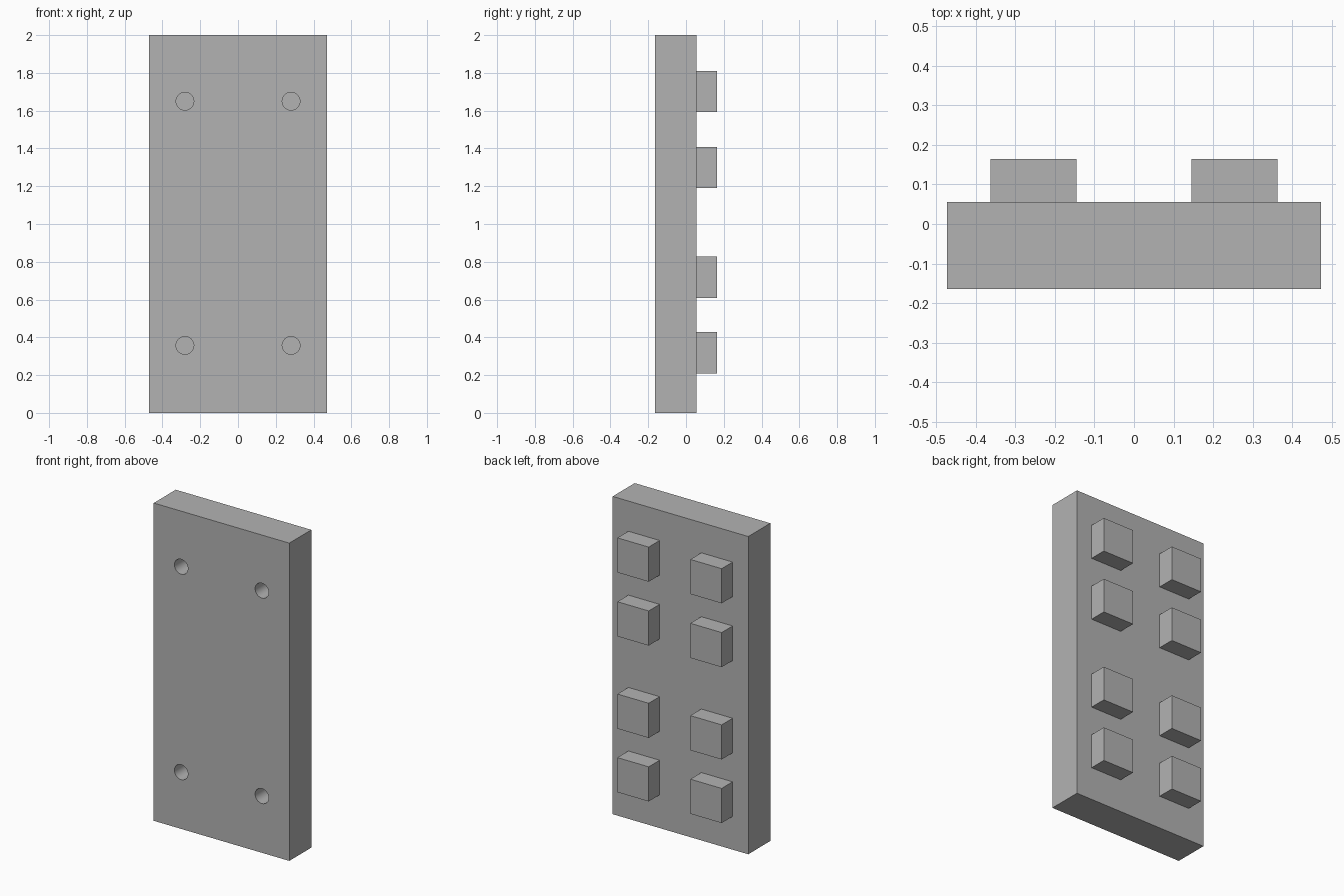
import bpy
import math

cube = bpy.data.objects.get("Cube")
if cube:
    bpy.data.objects.remove(cube, do_unlink=True)

WIDTH, HEIGHT = 0.944, 2.0
FRONT, SEAM, BACK = -0.164, 0.055, 0.164
PEG_SIZE, PEG_X = 0.218, 0.254
PEG_ROWS = (0.318, 0.718, 1.299, 1.701)
HOLE_X, HOLE_RADIUS = 0.281, 0.047
HOLE_ROWS = (0.357, 1.65)

grey = bpy.data.materials.new("plain_grey")
grey.use_nodes = True
color = (0.45, 0.45, 0.45, 1)
grey.diffuse_color = color
grey.node_tree.nodes["Principled BSDF"].inputs["Base Color"].default_value = color


def box(name, x, z, width, height, y0, y1):
    bpy.ops.mesh.primitive_cube_add(size=1, location=(x, (y0 + y1) / 2, z))
    obj = bpy.context.object
    obj.name = name
    obj.scale = (width, y1 - y0, height)
    bpy.ops.object.transform_apply(location=False, rotation=False, scale=True)
    obj.data.materials.append(grey)
    return obj


# Backing plate
plate = box("plate", 0, HEIGHT / 2, WIDTH, HEIGHT, FRONT, SEAM)

# Round mounting holes, closed at the back by the pegs
for z in HOLE_ROWS:
    for side in (-1, 1):
        bpy.ops.mesh.primitive_cylinder_add(
            vertices=48, radius=HOLE_RADIUS, depth=0.5,
            location=(side * HOLE_X, 0, z), rotation=(math.pi / 2, 0, 0))
        cutter = bpy.context.object
        cutter.name = "hole_cutter"
        cutter.hide_render = True
        cutter.data.materials.append(grey)
        cut = plate.modifiers.new("hole", "BOOLEAN")
        cut.operation = "DIFFERENCE"
        cut.solver = "EXACT"
        cut.object = cutter
        bpy.ops.object.select_all(action="DESELECT")
        plate.select_set(True)
        bpy.context.view_layer.objects.active = plate
        bpy.ops.object.modifier_apply(modifier=cut.name)
        bpy.data.objects.remove(cutter, do_unlink=True)
bpy.ops.object.shade_smooth_by_angle(angle=math.radians(30))

# Square pegs on the back, two columns of four
for row, z in enumerate(PEG_ROWS, 1):
    for side, label in ((-1, "right"), (1, "left")):
        box(f"peg_{label}_{row}", side * PEG_X, z, PEG_SIZE, PEG_SIZE, SEAM, BACK)
